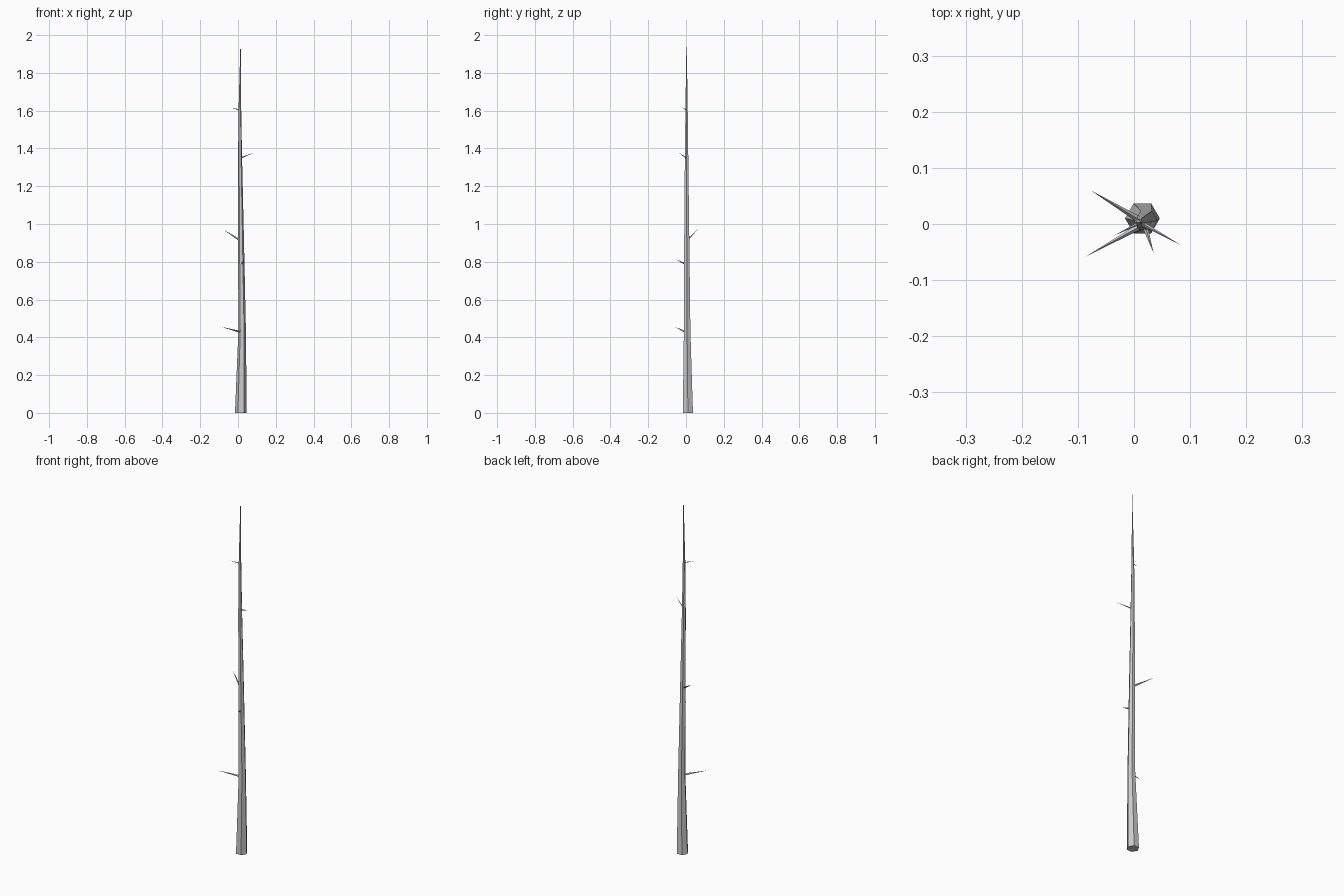
import bpy, bmesh, math
from mathutils import Vector

if "Cube" in bpy.data.objects:
    bpy.data.objects.remove(bpy.data.objects["Cube"])


def tapered_tube(name, path, sides):
    """Flat-faced tube through (x, y, z, radius) points; the last point is the tip."""
    bm = bmesh.new()
    axis = Vector(path[-1][:3]) - Vector(path[0][:3])
    if abs(axis.normalized().z) > 0.95:
        u, v = Vector((1, 0, 0)), Vector((0, 1, 0))
    else:
        u = axis.cross(Vector((0, 0, 1))).normalized()
        v = axis.cross(u).normalized()
    rings = []
    for x, y, z, r in path[:-1]:
        ring = []
        for i in range(sides):
            a = 2 * math.pi * i / sides
            ring.append(bm.verts.new(Vector((x, y, z)) + r * (math.cos(a) * u + math.sin(a) * v)))
        rings.append(ring)
    tip = bm.verts.new(path[-1][:3])
    bm.faces.new(rings[0])
    for i in range(sides):
        j = (i + 1) % sides
        for lo, hi in zip(rings, rings[1:]):
            bm.faces.new((lo[i], lo[j], hi[j], hi[i]))
        bm.faces.new((rings[-1][i], rings[-1][j], tip))
    bmesh.ops.recalc_face_normals(bm, faces=bm.faces)
    mesh = bpy.data.meshes.new(name)
    bm.to_mesh(mesh)
    bm.free()
    obj = bpy.data.objects.new(name, mesh)
    bpy.context.collection.objects.link(obj)
    return obj


# Bare six-sided trunk, gently bent and tapering to a point
tapered_tube("trunk", [
    (0.015, 0.010, 0.00, 0.031),
    (0.022, 0.006, 0.43, 0.020),
    (0.016, 0.004, 0.92, 0.0155),
    (0.011, 0.003, 1.35, 0.0105),
    (0.010, 0.003, 1.61, 0.007),
    (0.014, 0.003, 2.00, 0.0),
], 6)

# Short dead twigs: root, tip, root radius
twigs = [
    ((0.018, 0.000, 0.427), (-0.086, -0.058, 0.455), 0.006),
    ((0.019, -0.003, 0.788), (0.035, -0.052, 0.812), 0.005),
    ((0.012, 0.006, 0.913), (-0.077, 0.060, 0.970), 0.006),
    ((0.011, 0.003, 1.348), (0.084, -0.038, 1.378), 0.004),
    ((0.010, 0.002, 1.604), (-0.036, -0.021, 1.616), 0.003),
]
for n, (root, tip, r) in enumerate(twigs, 1):
    tapered_tube(f"twig_{n}", [(*root, r), (*tip, 0)], 4)
